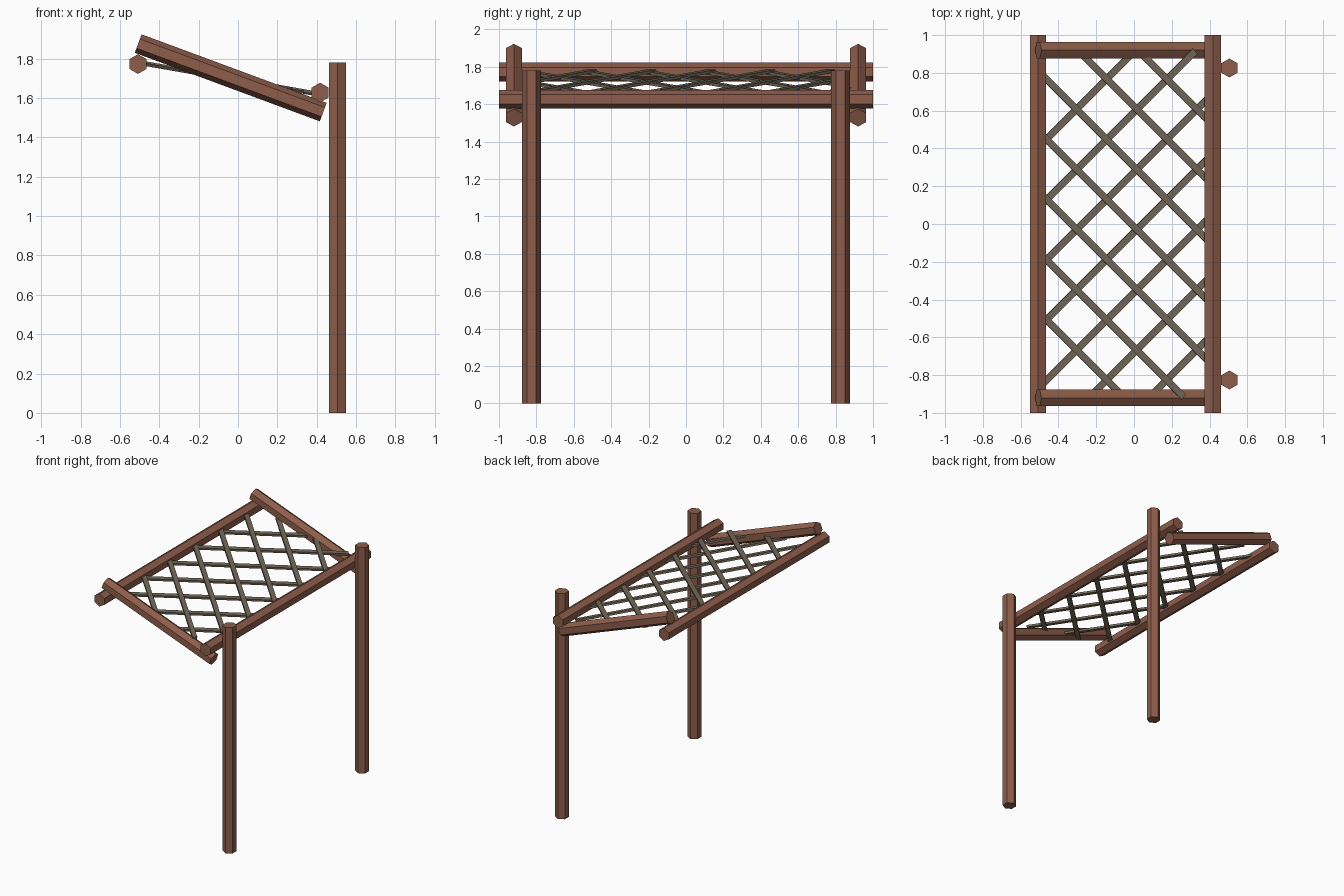
import bpy, bmesh, math
from mathutils import Vector

if "Cube" in bpy.data.objects:
    bpy.data.objects.remove(bpy.data.objects["Cube"])


def material(name, rgb):
    m = bpy.data.materials.new(name)
    m.diffuse_color = (*rgb, 1)
    m.use_nodes = True
    m.node_tree.nodes["Principled BSDF"].inputs["Base Color"].default_value = m.diffuse_color
    return m


WOOD = material("brown_wood", (0.27, 0.11, 0.07))
SLAT = material("weathered_wood", (0.17, 0.14, 0.10))

# cross-sections as (sideways, up) points
HEX = [(0.05 * math.sin(i * math.pi / 3), 0.05 * math.cos(i * math.pi / 3)) for i in range(6)]
FLAT = [(-0.018, -0.008), (0.018, -0.008), (0.018, 0.008), (-0.018, 0.008)]


def prism(name, profile, start, end, up, mat):
    """Straight timber with the given cross-section between two points."""
    start, end, up = Vector(start), Vector(end), Vector(up)
    axis = (end - start).normalized()
    side = axis.cross(up).normalized()
    up = side.cross(axis)
    bm = bmesh.new()
    rings = [[bm.verts.new(p + side * s + up * u) for s, u in profile] for p in (start, end)]
    n = len(profile)
    for i in range(n):
        j = (i + 1) % n
        bm.faces.new((rings[0][i], rings[0][j], rings[1][j], rings[1][i]))
    for ring in rings:
        bm.faces.new(ring)
    bmesh.ops.recalc_face_normals(bm, faces=bm.faces)
    mesh = bpy.data.meshes.new(name)
    bm.to_mesh(mesh)
    bm.free()
    mesh.materials.append(mat)
    ob = bpy.data.objects.new(name, mesh)
    bpy.context.collection.objects.link(ob)


# posts and sloping rafters, one of each per end
for label, s in (("front", -1), ("back", 1)):
    prism(label + "_post", HEX, (0.505, s * 0.826, 0), (0.505, s * 0.826, 1.78), (0, 1, 0), WOOD)
    prism(label + "_rafter", HEX, (-0.507, s * 0.92, 1.876), (0.433, s * 0.92, 1.528), (0, 0, 1), WOOD)

# long beams
prism("left_beam", HEX, (-0.508, -1, 1.772), (-0.508, 1, 1.772), (0, 0, 1), WOOD)
prism("right_beam", HEX, (0.417, -1, 1.627), (0.417, 1, 1.627), (0, 0, 1), WOOD)

# diagonal lattice, clipped to the frame
SLOPE = 0.176
X0, X1, Y = -0.49, 0.41, 0.915


def lattice(name, direction, first, lift):
    for k in range(7):
        c = first + 0.3185 * k          # line: y = c + direction * x
        xa, xb = sorted(((-Y - c) * direction, (Y - c) * direction))
        ends = [(x, c + direction * x, 1.70 - SLOPE * (x + 0.05) + lift)
                for x in (max(X0, xa), min(X1, xb))]
        prism(f"{name}_{k + 1}", FLAT, *ends, (SLOPE, 0, 1), SLAT)


lattice("upper_slat", -1, -0.97, 0.004)
lattice("lower_slat", 1, -1.0, -0.004)
